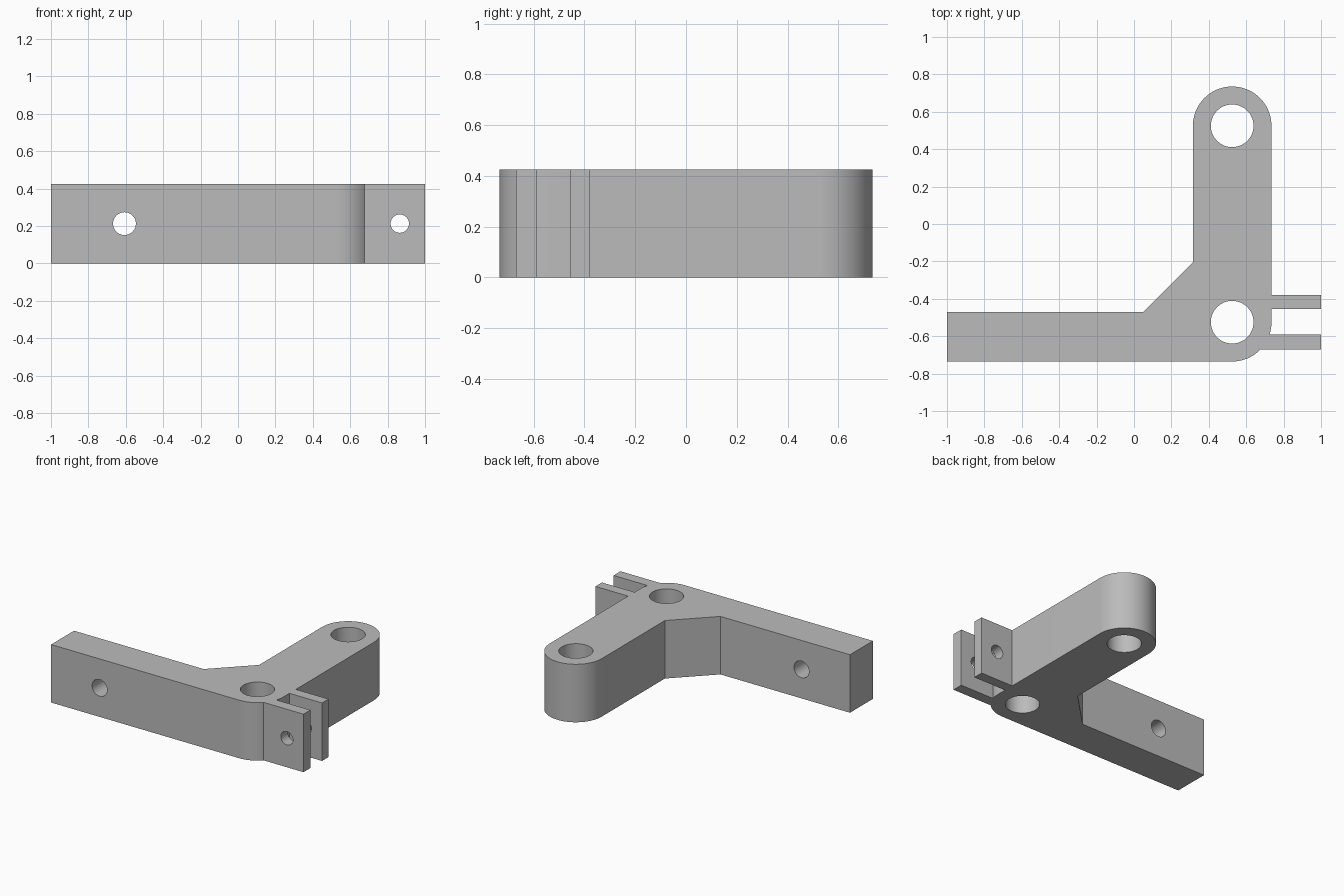
import bpy, bmesh
from math import sin, cos, asin, pi, radians
from mathutils import Matrix, Vector

cube = bpy.data.objects.get("Cube")
if cube:
    bpy.data.objects.remove(cube, do_unlink=True)

HEIGHT = 0.425
PIVOT_X, PIVOT_Y, R = 0.525, 0.525, 0.21   # bosses sit at y = +/- PIVOT_Y
BORE, ARM_HOLE, LUG_HOLE = 0.114, 0.061, 0.049
RIGHT = PIVOT_X + R

grey = bpy.data.materials.new("plain grey")
grey.use_nodes = True
colour = (0.5, 0.5, 0.5, 1)
grey.diffuse_color = colour
grey.node_tree.nodes["Principled BSDF"].inputs["Base Color"].default_value = colour


def make_object(name, bm):
    bmesh.ops.recalc_face_normals(bm, faces=bm.faces)
    mesh = bpy.data.meshes.new(name)
    bm.to_mesh(mesh)
    bm.free()
    mesh.materials.append(grey)
    obj = bpy.data.objects.new(name, mesh)
    bpy.context.collection.objects.link(obj)
    return obj


def arc(y, start, end, steps):
    """Points on a boss rim, between two angles."""
    angles = [start + (end - start) * i / steps for i in range(steps + 1)]
    return [(PIVOT_X + R * cos(a), y + R * sin(a)) for a in angles]


def cutter(name, radius, centre, depth, along_y=False):
    bm = bmesh.new()
    turn = Matrix.Rotation(pi / 2, 4, 'X') if along_y else Matrix()
    bmesh.ops.create_cone(bm, cap_ends=True, segments=64, radius1=radius,
                          radius2=radius, depth=depth,
                          matrix=Matrix.Translation(centre) @ turn)
    obj = make_object(name, bm)
    obj.hide_render = True
    return obj


# Bracket outline, anticlockwise: arm, corner boss, two lugs, long boss, gusset
front, inner_front, inner_back, back = -0.67, -0.59, -0.455, -0.38
low, high = asin((front + PIVOT_Y) / R), asin((inner_front + PIVOT_Y) / R)
outline = [(-1, -0.735)]
outline += arc(-PIVOT_Y, -pi / 2, low, 16)
outline += [(1, front), (1, inner_front)]
outline += arc(-PIVOT_Y, high, 0, 8)
outline += [(RIGHT, inner_back), (1, inner_back), (1, back), (RIGHT, back)]
outline += arc(PIVOT_Y, 0, pi, 48)
outline += [(PIVOT_X - R, -0.205), (0.05, -0.47), (-1, -0.47)]

bm = bmesh.new()
base = bm.faces.new([bm.verts.new((x, y, 0)) for x, y in outline])
result = bmesh.ops.extrude_face_region(bm, geom=[base])
top = [v for v in result["geom"] if isinstance(v, bmesh.types.BMVert)]
bmesh.ops.translate(bm, verts=top, vec=Vector((0, 0, HEIGHT)))
bracket = make_object("pivot_bracket", bm)

# Vertical bores and cross holes
mid = HEIGHT / 2
cutters = [
    cutter("corner_bore", BORE, (PIVOT_X, -PIVOT_Y, mid), 1),
    cutter("end_bore", BORE, (PIVOT_X, PIVOT_Y, mid), 1),
    cutter("arm_hole", ARM_HOLE, (-0.607, -0.6, mid), 0.6, True),
    cutter("lug_hole", LUG_HOLE, (0.865, -0.525, mid), 0.6, True),
]
bpy.ops.object.select_all(action='DESELECT')
bpy.context.view_layer.objects.active = bracket
bracket.select_set(True)
for tool in cutters:
    mod = bracket.modifiers.new(tool.name, 'BOOLEAN')
    mod.operation = 'DIFFERENCE'
    mod.solver = 'EXACT'
    mod.object = tool
    bpy.ops.object.modifier_apply(modifier=mod.name)
for tool in cutters:
    bpy.data.objects.remove(tool, do_unlink=True)

# Smooth curved walls, crisp edges
bpy.ops.object.shade_smooth_by_angle(angle=radians(25))
